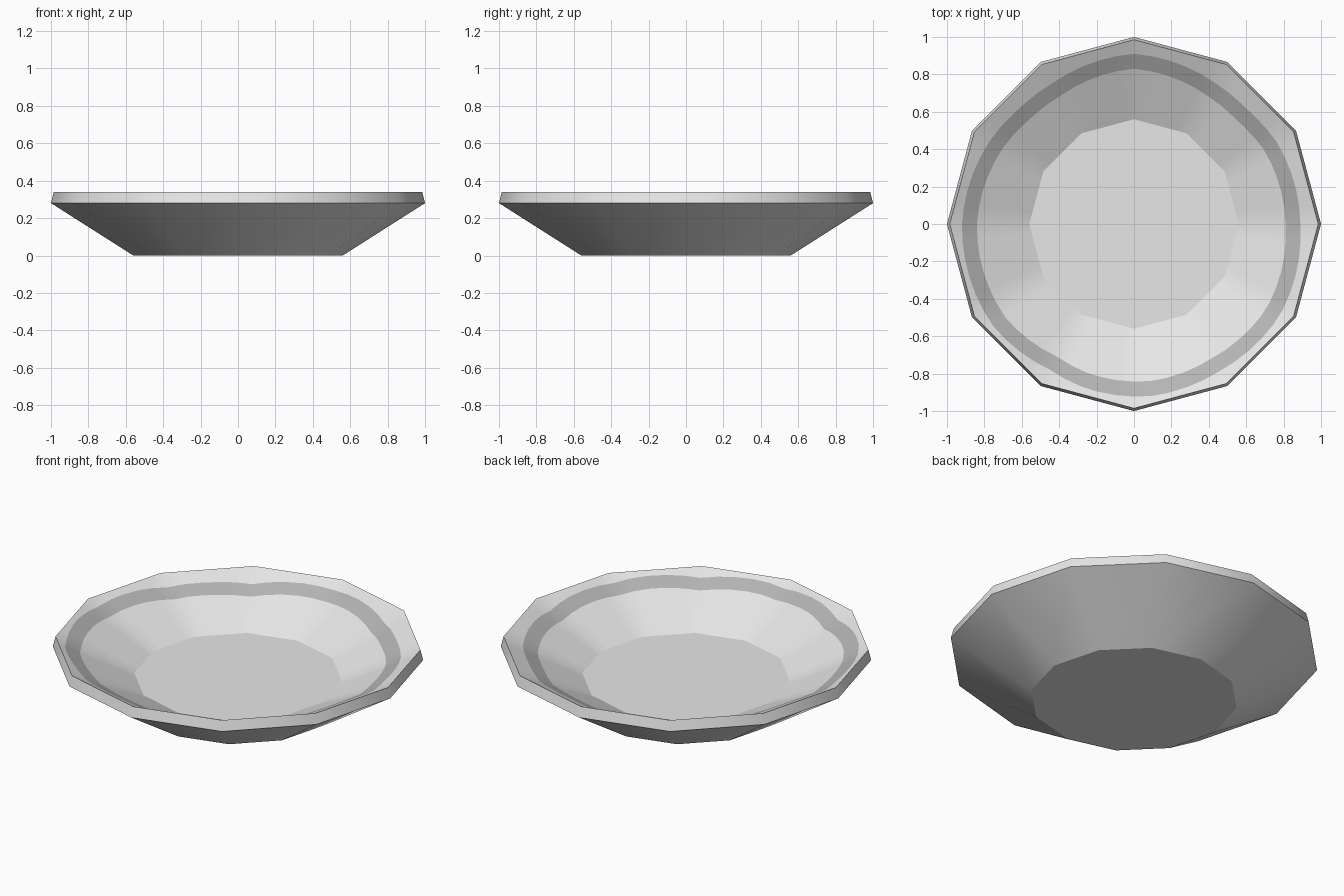
import bpy, math

if "Cube" in bpy.data.objects:
    bpy.data.objects.remove(bpy.data.objects["Cube"])

SIDES = 12
STEP = 2 * math.pi / SIDES


def material(name, v):
    m = bpy.data.materials.new(name)
    m.diffuse_color = (v, v, v, 1)
    m.use_nodes = True
    m.node_tree.nodes["Principled BSDF"].inputs["Base Color"].default_value = m.diffuse_color
    return m


body = material("pale_grey", 0.8)
stripe = material("mid_grey", 0.46)


def facet(a):
    """Radius of a unit twelve-sided outline at angle a."""
    return math.cos(STEP / 2) / math.cos(a % STEP - STEP / 2)


def make(name, verts, faces, smooth):
    me = bpy.data.meshes.new(name)
    me.from_pydata(verts, [], faces)
    me.materials.append(body)
    me.materials.append(stripe)
    for p in me.polygons:
        p.use_smooth = smooth
    ob = bpy.data.objects.new(name, me)
    bpy.context.collection.objects.link(ob)
    return ob


def loft(name, rows):
    """Join closed rows of points with quads, first row lowest on the outside."""
    n = len(rows[0])
    verts = [p for row in rows for p in row]
    faces = [(r * n + i, r * n + (i + 1) % n, (r + 1) * n + (i + 1) % n, (r + 1) * n + i)
             for r in range(len(rows) - 1) for i in range(n)]
    return make(name, verts, faces, True)


def ring(r, z, n=SIDES):
    out = []
    for i in range(n):
        a = 2 * math.pi * i / n
        k = r * facet(a)
        out.append((k * math.cos(a), k * math.sin(a), z))
    return out


# Outer shell: underside, sloping wall and narrow rim
make("base", ring(0.56, 0), [tuple(reversed(range(SIDES)))], False)
loft("outer_wall", [ring(0.56, 0), ring(1.0, 0.28)])
loft("rim", [ring(1.0, 0.28), ring(0.985, 0.34)])

# Inside floor
make("floor", ring(0.56, 0.14), [tuple(range(SIDES))], False)

# Hand-painted band: outer radius at (angle in degrees)
BAND = [(0, .89), (30, .88), (45, .86), (60, .87), (90, .91), (120, .87),
        (135, .87), (150, .89), (180, .92), (217, .93), (240, .90), (253, .915),
        (275, .925), (300, .91), (328, .92), (360, .89)]


def band_radius(deg):
    for (a, r), (b, s) in zip(BAND, BAND[1:]):
        if a <= deg <= b:
            return r + (s - r) * (deg - a) / (b - a)


COLS = 60


def wavy(offset):
    """Row on the inner wall that follows the uneven band."""
    out = []
    for i in range(COLS):
        a = 2 * math.pi * i / COLS
        r = band_radius(360 * i / COLS) - offset
        z = 0.34 - (0.985 - r / facet(a)) * 0.2 / 0.425
        out.append((r * math.cos(a), r * math.sin(a), z))
    return out


# Inner wall with the band cut into it
wall = loft("inner_wall", [ring(0.985, 0.34, COLS), wavy(0), wavy(0.08), ring(0.56, 0.14, COLS)])
for p in wall.data.polygons:
    p.material_index = 1 if COLS <= p.index < 2 * COLS else 0
